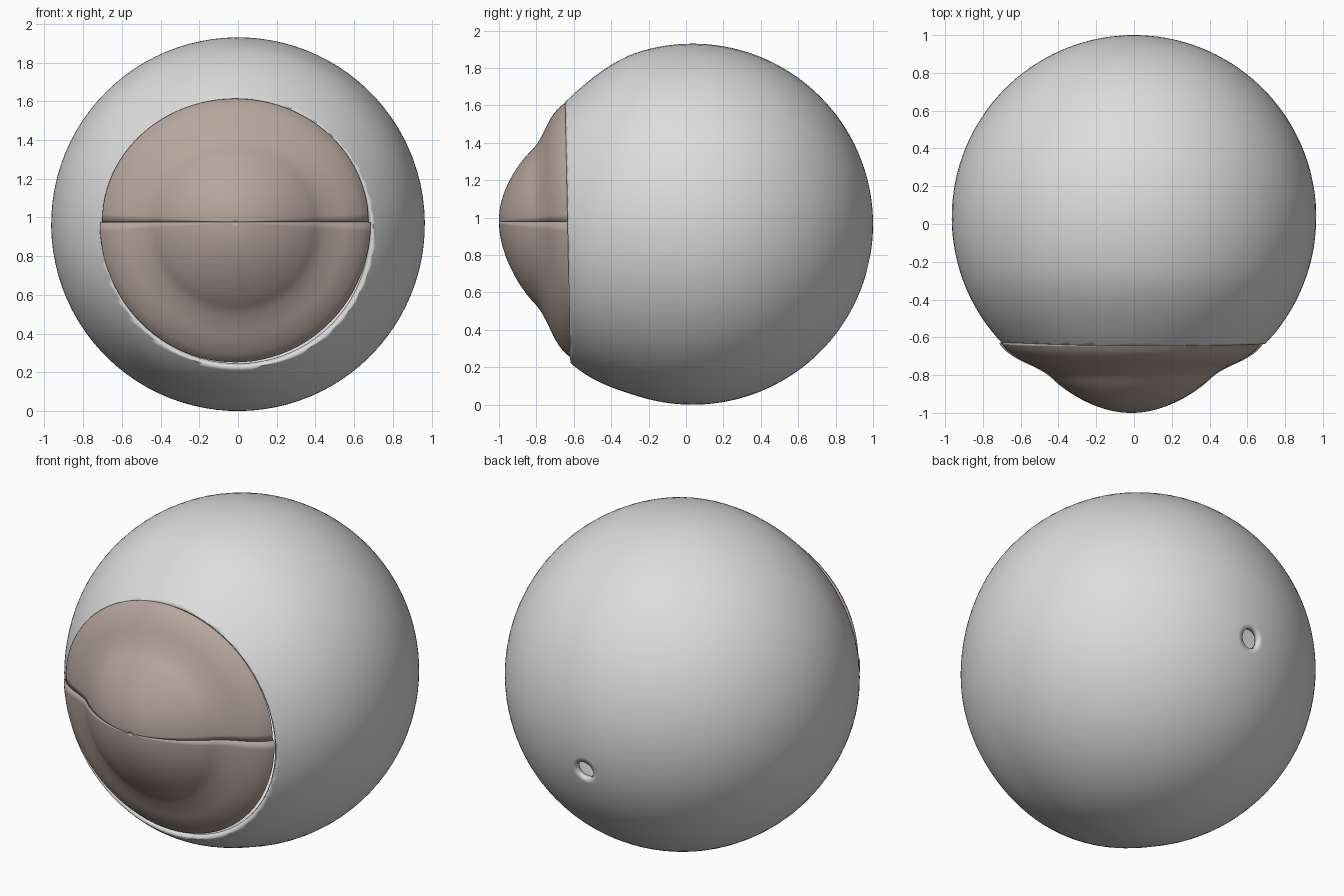
import bpy, bmesh, math
from mathutils import Vector, Matrix

if "Cube" in bpy.data.objects:
    bpy.data.objects.remove(bpy.data.objects["Cube"])

R = 0.965
CENTRE = Vector((0, 0.035, 0.965))


def material(name, rgb):
    m = bpy.data.materials.new(name)
    m.diffuse_color = (*rgb, 1)
    m.use_nodes = True
    m.node_tree.nodes["Principled BSDF"].inputs["Base Color"].default_value = m.diffuse_color
    return m


shell_grey = material("light_grey", (0.72, 0.72, 0.72))
cap_brown = material("dusty_brown", (0.47, 0.38, 0.34))


def finish(name, bm, mat, thickness):
    me = bpy.data.meshes.new(name)
    bmesh.ops.recalc_face_normals(bm, faces=bm.faces)
    # open surfaces: make the normals point away from the ball centre
    f = next(iter(bm.faces))
    if f.normal.dot(f.calc_center_median() - CENTRE) < 0:
        bmesh.ops.reverse_faces(bm, faces=bm.faces)
    bm.to_mesh(me)
    bm.free()
    ob = bpy.data.objects.new(name, me)
    bpy.context.collection.objects.link(ob)
    me.materials.append(mat)
    mod = ob.modifiers.new("wall", 'SOLIDIFY')
    mod.thickness = thickness
    mod.offset = -1
    bpy.ops.object.select_all(action='DESELECT')
    ob.select_set(True)
    bpy.context.view_layer.objects.active = ob
    bpy.ops.object.shade_smooth_by_angle(angle=math.radians(40))
    return ob


# Hollow ball: its pole sits on the small rear hole, its front is cut open
hole_dir = Vector((-0.01, 0.94, -0.215)).normalized()
bm = bmesh.new()
bmesh.ops.create_uvsphere(bm, u_segments=96, v_segments=108, radius=R)
hole = [v for v in bm.verts if v.co.z > 0 and v.co.xy.length < 0.05]
bmesh.ops.delete(bm, geom=hole, context='VERTS')
rot = Vector((0, 0, 1)).rotation_difference(hole_dir).to_matrix().to_4x4()
bmesh.ops.transform(bm, matrix=Matrix.Translation(CENTRE) @ rot, verts=bm.verts)
bmesh.ops.bisect_plane(bm, geom=bm.verts[:] + bm.edges[:] + bm.faces[:],
                       plane_co=(0, -0.632, 0.93), plane_no=(0, -1, -0.02),
                       clear_outer=True)
for v in bm.verts:                       # the front opening droops slightly
    t = min(max((-0.25 - v.co.y) / 0.4, 0), 1)
    v.co.z -= 0.032 * t * t * (3 - 2 * t)
finish("ball_shell", bm, shell_grey, 0.03)

# Front cap: bulged profile as (radius fraction, y), smoothed then swept
KEYS = [(0, -1.0), (0.14, -0.99), (0.28, -0.96), (0.42, -0.912), (0.54, -0.855),
        (0.64, -0.795), (0.74, -0.755), (0.86, -0.715), (0.95, -0.672), (1.0, -0.632)]


def smooth_profile(pts, steps=5):
    out = []
    for i in range(len(pts) - 1):
        p = [Vector(pts[min(max(i + k, 0), len(pts) - 1)]) for k in (-1, 0, 1, 2)]
        if i == 0:
            p[0] = Vector((-pts[1][0], pts[1][1]))
        for s in range(steps):
            t = s / steps
            out.append(0.5 * (2 * p[1] + (p[2] - p[0]) * t
                       + (2 * p[0] - 5 * p[1] + 4 * p[2] - p[3]) * t * t
                       + (3 * p[1] - p[0] - 3 * p[2] + p[3]) * t ** 3))
    return out + [Vector(pts[-1])]


PROFILE = smooth_profile(KEYS)
SEAM = 0.975


def cap_half(name, sign, rx, rz, seg=48):
    bm = bmesh.new()
    rows = []
    for f, y in PROFILE[1:]:
        row = []
        for i in range(seg + 1):
            a = math.pi * i / seg
            dz = sign * rz * f * math.sin(a)
            row.append(bm.verts.new((-0.014 + rx * f * math.cos(a), y - 0.022 * dz,
                                     SEAM + sign * 0.0015 + dz)))
        rows.append(row)
    tip = bm.verts.new((-0.014, PROFILE[0][1], SEAM + sign * 0.0015))
    for i in range(seg):
        bm.faces.new((tip, rows[0][i], rows[0][i + 1]))
        for a, b in zip(rows, rows[1:]):
            bm.faces.new((a[i], b[i], b[i + 1], a[i + 1]))
    finish(name, bm, cap_brown, 0.02)


cap_half("upper_front_cap", 1, 0.688, 0.637)
cap_half("lower_front_cap", -1, 0.7, 0.722)
